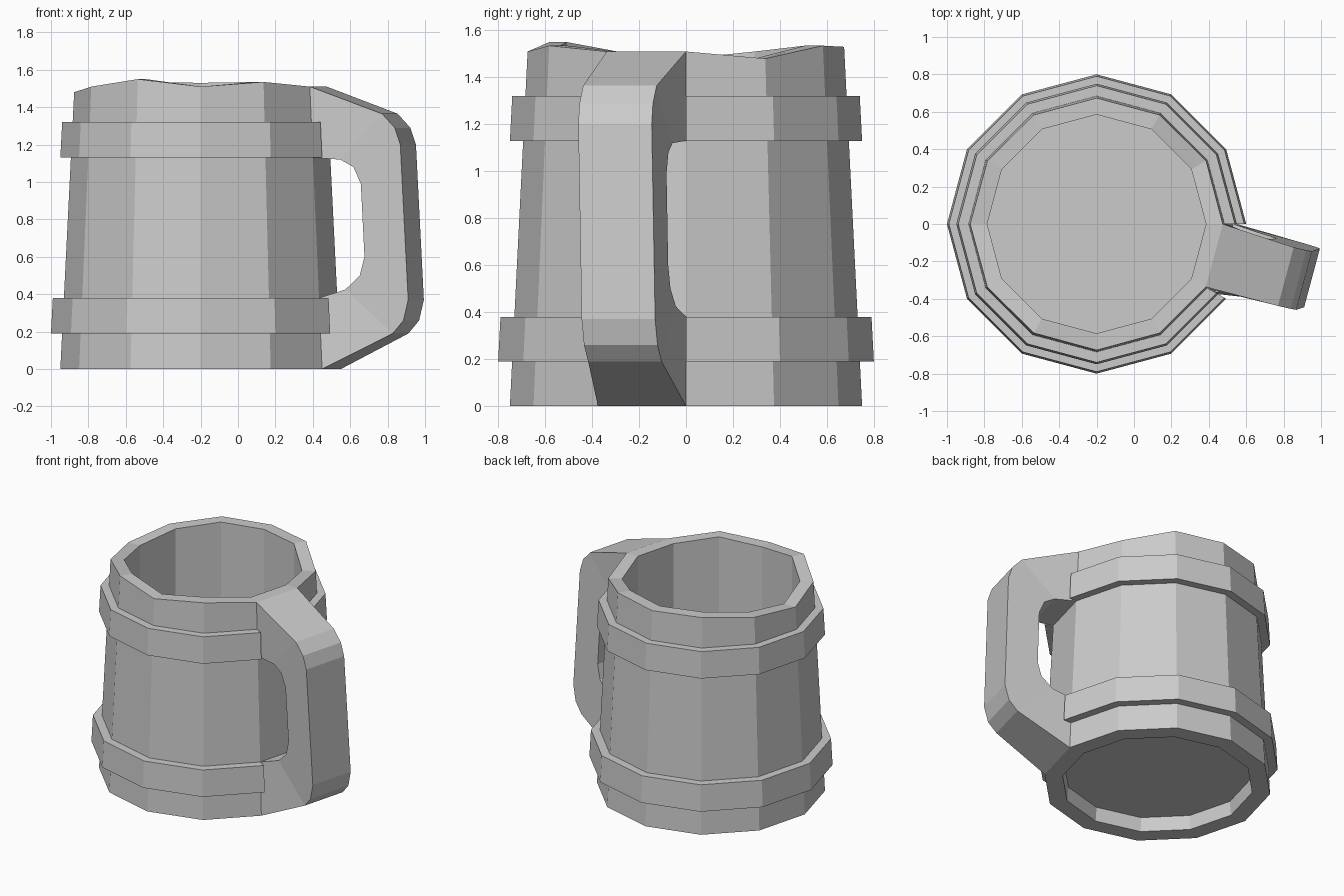
import bpy, bmesh
from math import sin, cos, radians
from mathutils import Vector

if "Cube" in bpy.data.objects:
    bpy.data.objects.remove(bpy.data.objects["Cube"])

CX = -0.2                      # mug axis
SIDES = 12
# rim height at each 30 degree corner, starting at +x
RIM = [1.51, 1.48, 1.535, 1.53, 1.535, 1.51, 1.48, 1.51, 1.55, 1.51, 1.535, 1.51]


def body_r(z):
    return 0.75 - 0.05 * z


def ring_point(i, r, z):
    a = radians(30 * i)
    return Vector((CX + r * cos(a), r * sin(a), z))


def finish(name, bm):
    bmesh.ops.recalc_face_normals(bm, faces=bm.faces)
    mesh = bpy.data.meshes.new(name)
    bm.to_mesh(mesh)
    bm.free()
    obj = bpy.data.objects.new(name, mesh)
    bpy.context.collection.objects.link(obj)
    return obj


def loft(bm, loops, closed):
    """Skin quads between successive point loops."""
    rows = [[bm.verts.new(p) for p in loop] for loop in loops]
    for a, b in zip(rows, rows[1:]):
        n = len(a)
        for i in range(n if closed else n - 1):
            j = (i + 1) % n
            bm.faces.new((a[i], a[j], b[j], b[i]))
    return rows


# Tapered cup with recessed foot, uneven rim and straight inside wall
bm = bmesh.new()
profile = [(0.62, 0.1), (0.63, 0), (0.75, 0), (None, None), (0.585, None), (0.585, 0.2)]
loops = []
for r, z in profile:
    loop = []
    for i in range(SIDES):
        h = RIM[i] if z is None else z
        loop.append(ring_point(i, body_r(h) if r is None else r, h))
    loops.append(loop)
rows = loft(bm, loops, True)
bm.faces.new(rows[0])
bm.faces.new(rows[-1])
finish("mug_body", bm)


# Raised hoops, open where the handle joins
def hoop(name, z0, z1, r0, r1):
    bm = bmesh.new()
    section = [(body_r(z0) - 0.01, z0), (r0, z0), (r1, z1), (body_r(z1) - 0.01, z1)]
    rows = loft(bm, [[ring_point(i, r, z) for r, z in section] for i in range(SIDES)], True)
    bm.faces.new(rows[0])
    bm.faces.new(rows[-1])
    finish(name, bm)


hoop("lower_hoop", 0.19, 0.38, 0.80, 0.79)
hoop("upper_hoop", 1.13, 1.32, 0.75, 0.74)

# Handle: C-shaped strip leaving the body face between 0 and -30 degrees
A = radians(-15)
OUT = Vector((cos(A), sin(A), 0))
SIDE = Vector((-sin(A), cos(A), 0))
outer = [(None, 1.51), (1.05, 1.365), (1.12, 1.29), (1.15, 1.2),
         (1.187, 0.37), (1.16, 0.26), (1.10, 0.19), (None, 0)]
inner = [(None, 1.13), (0.817, 1.12), (0.89, 1.08), (0.93, 0.99),
         (0.947, 0.6), (0.92, 0.5), (0.84, 0.425), (None, 0.38)]


def handle_point(d, z, s):
    if d is None:              # where it meets the cup
        d, lat = body_r(z) * cos(A), s * body_r(z) * abs(sin(A))
    else:                      # slight sideways lean
        lat = s * 0.162 + 0.02 - 0.03 * (z - 0.37)
    return Vector((CX, 0, z)) + OUT * d + SIDE * lat


bm = bmesh.new()
loft(bm, [[handle_point(*o, -1), handle_point(*o, 1), handle_point(*n, 1), handle_point(*n, -1)]
          for o, n in zip(outer, inner)], True)
finish("handle", bm)
